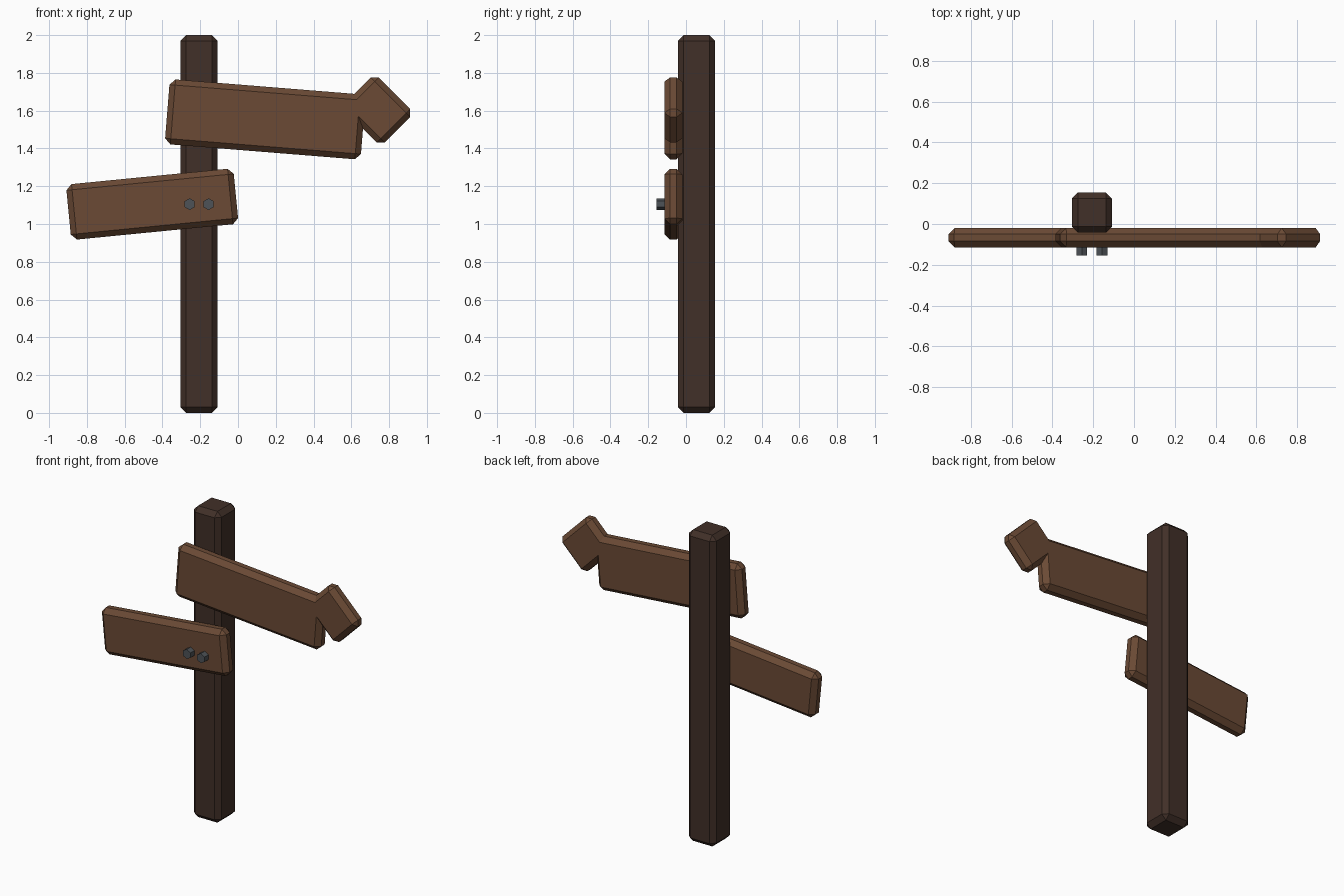
import bpy
import bmesh
from math import radians
from mathutils import Matrix

if "Cube" in bpy.data.objects:
    bpy.data.objects.remove(bpy.data.objects["Cube"])


def material(name, rgb):
    m = bpy.data.materials.new(name)
    m.diffuse_color = (*rgb, 1)
    m.use_nodes = True
    m.node_tree.nodes["Principled BSDF"].inputs["Base Color"].default_value = m.diffuse_color
    return m


DARK_WOOD = material("dark_wood", (0.053, 0.029, 0.021))
WOOD = material("wood", (0.145, 0.068, 0.035))
METAL = material("metal", (0.075, 0.085, 0.095))


def finish(name, bm, mat, location, tilt=0.0):
    mesh = bpy.data.meshes.new(name)
    bm.to_mesh(mesh)
    bm.free()
    mesh.materials.append(mat)
    obj = bpy.data.objects.new(name, mesh)
    obj.location = location
    obj.rotation_euler.y = radians(tilt)
    bpy.context.collection.objects.link(obj)
    return obj


def chamfered_box(name, size, location, mat, tilt=0.0, chamfer=0.03):
    bm = bmesh.new()
    bmesh.ops.create_cube(bm, size=1)
    bmesh.ops.scale(bm, vec=size, verts=bm.verts)
    bmesh.ops.bevel(bm, geom=bm.edges[:], offset=chamfer, offset_type='OFFSET',
                    segments=1, profile=0.5, affect='EDGES')
    return finish(name, bm, mat, location, tilt)


# Upright post
chamfered_box("post", (0.197, 0.197, 2.0), (-0.206, 0.056, 1.0), DARK_WOOD)

# Sign boards; the arrow tip is a turned block let into the upper board
BOARD_Y, THICK = -0.067, 0.095
chamfered_box("upper_board", (1.04, THICK, 0.345), (0.144, BOARD_Y, 1.554), WOOD, 4.6)
chamfered_box("arrow_tip", (0.295, THICK, 0.25), (0.740, BOARD_Y, 1.604), WOOD, 45)
chamfered_box("lower_board", (0.89, THICK, 0.295), (-0.454, BOARD_Y, 1.105), WOOD, -5.6)

# Hexagonal bolts on the lower board
for i, x in enumerate((-0.256, -0.156)):
    bm = bmesh.new()
    bmesh.ops.create_cone(bm, cap_ends=True, segments=6, radius1=0.031, radius2=0.031,
                          depth=0.06, matrix=Matrix.Rotation(radians(90), 4, 'X'))
    finish(f"bolt_{i + 1}", bm, METAL, (x, -0.125, 1.105))
